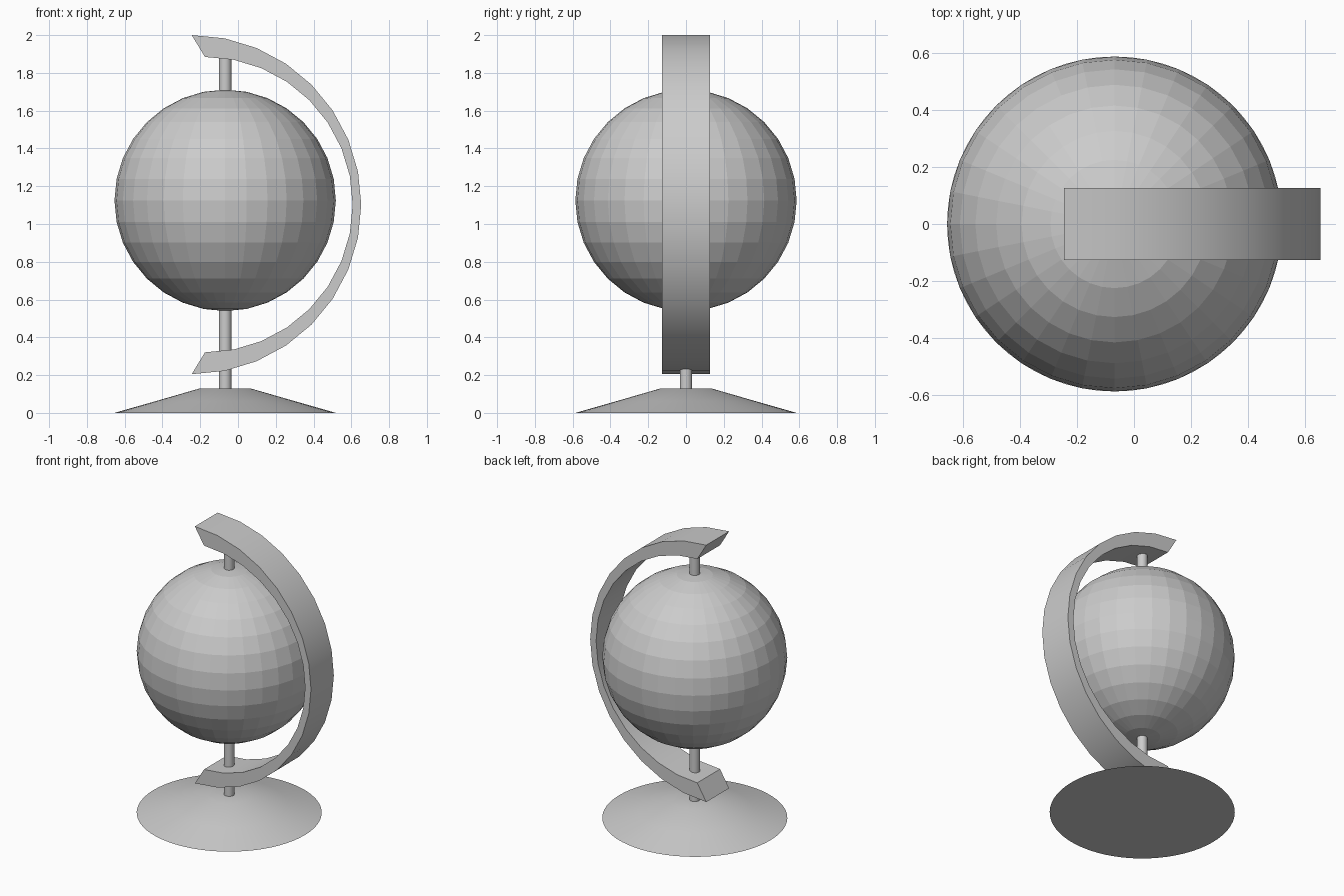
import bpy, bmesh, math

if "Cube" in bpy.data.objects:
    bpy.data.objects.remove(bpy.data.objects["Cube"])

CX = -0.068  # spin axis of globe, rod and base


def make_object(name, bm):
    bmesh.ops.recalc_face_normals(bm, faces=bm.faces)
    mesh = bpy.data.meshes.new(name)
    bm.to_mesh(mesh)
    bm.free()
    obj = bpy.data.objects.new(name, mesh)
    bpy.context.collection.objects.link(obj)
    return obj


def lathe(name, profile, sides):
    """Closed solid of revolution around the spin axis from (radius, z) points."""
    bm = bmesh.new()
    rings = []
    for r, z in profile:
        rings.append([bm.verts.new((CX + r * math.cos(2 * math.pi * i / sides),
                                    r * math.sin(2 * math.pi * i / sides), z))
                      for i in range(sides)])
    for a, b in zip(rings, rings[1:]):
        for i in range(sides):
            j = (i + 1) % sides
            bm.faces.new((a[i], a[j], b[j], b[i]))
    bm.faces.new(rings[0])
    bm.faces.new(rings[-1])
    return make_object(name, bm)


def smooth(obj, degrees=35):
    bpy.ops.object.select_all(action='DESELECT')
    obj.select_set(True)
    bpy.context.view_layer.objects.active = obj
    bpy.ops.object.shade_smooth_by_angle(angle=math.radians(degrees))


# Faceted globe
bpy.ops.mesh.primitive_uv_sphere_add(segments=32, ring_count=16, radius=0.586,
                                     location=(CX, 0, 1.125))
bpy.context.object.name = "globe_ball"

# Low conical foot with flat top
smooth(lathe("base", [(0.586, 0), (0.365, 0.063), (0.14, 0.128)], 64))

# Axle running through the globe and both ends of the arm
smooth(lathe("axle", [(0.033, 0.10), (0.033, 1.93)], 32))

# Half-ring arm: outer and inner semicircles with offset centres
bm = bmesh.new()
STEPS, HALF_WIDTH, MID_Z = 16, 0.126, 1.1025
sections = []
for i in range(STEPS + 1):
    a = math.pi * (i / STEPS - 0.5)
    section = []
    for cx, r, y in ((-0.245, 0.8975, -1), (-0.245, 0.8975, 1),
                     (-0.175, 0.782, 1), (-0.175, 0.782, -1)):
        section.append(bm.verts.new((cx + r * math.cos(a), y * HALF_WIDTH,
                                     MID_Z + r * math.sin(a))))
    sections.append(section)
for s, t in zip(sections, sections[1:]):
    for k in range(4):
        n = (k + 1) % 4
        bm.faces.new((s[k], s[n], t[n], t[k]))
bm.faces.new(sections[0])
bm.faces.new(sections[-1])
smooth(make_object("meridian_arm", bm))
